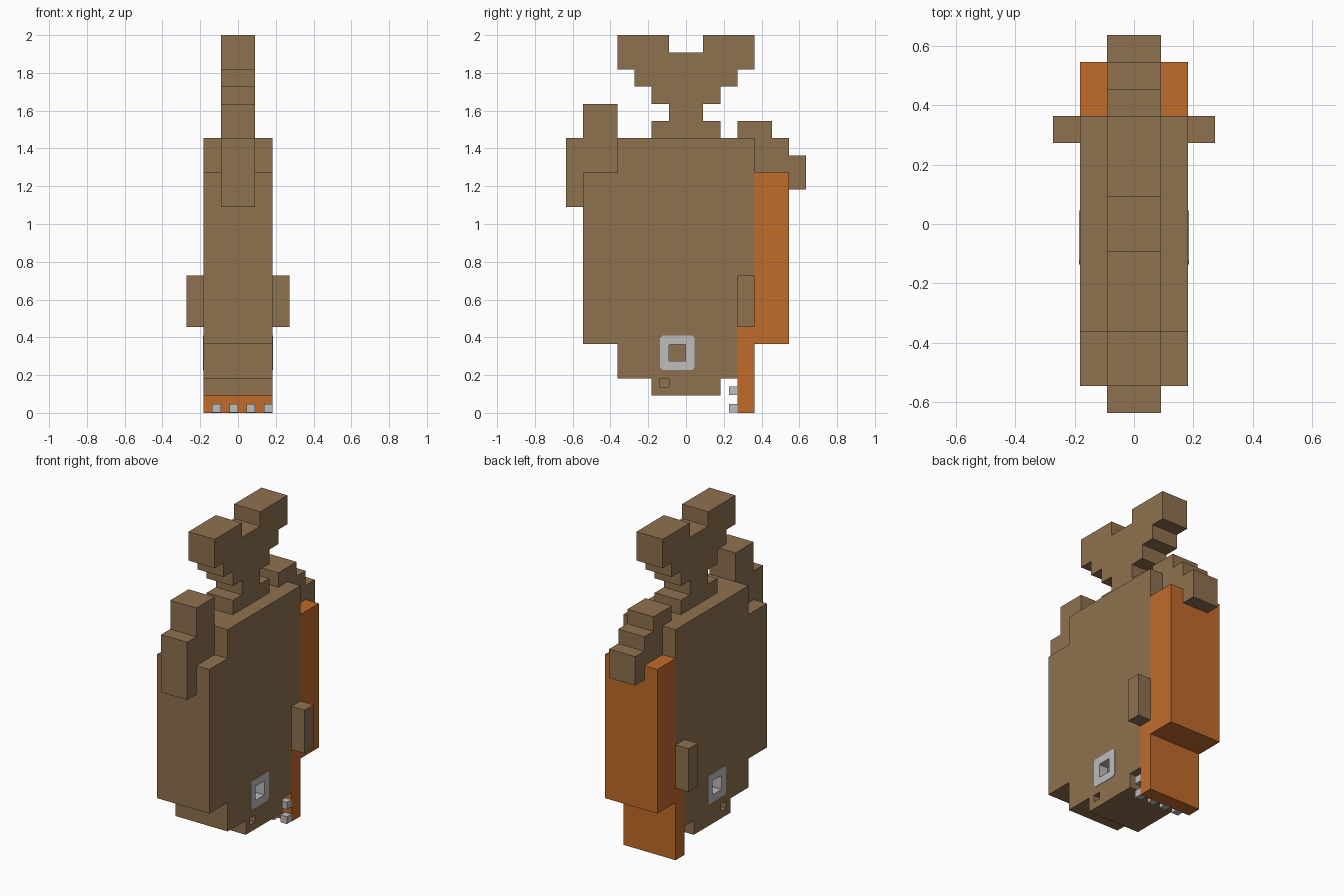
import bpy
import bmesh

U = 1 / 11  # one block of the model

cube = bpy.data.objects.get("Cube")
if cube:
    bpy.data.objects.remove(cube, do_unlink=True)


def material(name, rgb):
    mat = bpy.data.materials.new(name)
    mat.use_nodes = True
    color = (*rgb, 1)
    mat.diffuse_color = color
    mat.node_tree.nodes["Principled BSDF"].inputs["Base Color"].default_value = color
    return mat


BROWN = material("brown", (0.275, 0.165, 0.08))
ORANGE = material("orange", (0.53, 0.145, 0.024))
PALE = material("pale_grey", (0.51, 0.51, 0.52))


def make_object(name, bm, mat):
    bmesh.ops.recalc_face_normals(bm, faces=bm.faces)
    mesh = bpy.data.meshes.new(name)
    bm.to_mesh(mesh)
    bm.free()
    mesh.materials.append(mat)
    obj = bpy.data.objects.new(name, mesh)
    bpy.context.collection.objects.link(obj)
    return obj


def slab(name, outline, x0, x1, mat):
    """Extrude a side outline (y, z in blocks) from x0 to x1."""
    bm = bmesh.new()
    face = bm.faces.new([bm.verts.new((x0 * U, y * U, z * U)) for y, z in outline])
    moved = bmesh.ops.extrude_face_region(bm, geom=[face])["geom"]
    verts = [v for v in moved if isinstance(v, bmesh.types.BMVert)]
    bmesh.ops.translate(bm, verts=verts, vec=((x1 - x0) * U, 0, 0))
    return make_object(name, bm, mat)


def box(name, x0, x1, y0, y1, z0, z1, mat):
    return slab(name, [(y0, z0), (y1, z0), (y1, z1), (y0, z1)], x0, x1, mat)


# Stepped body, wide in x
body = slab("body", [(-6, 4), (-4, 4), (-4, 2), (-2, 2), (-2, 1), (2, 1), (2, 2),
                     (3, 2), (3, 5), (4, 5), (4, 16), (-4, 16), (-4, 14), (-6, 14)],
            -2, 2, BROWN)

# Orange belly and lower jaw
slab("belly_and_jaw", [(3, 0), (4, 0), (4, 4), (6, 4), (6, 14), (4, 14), (4, 5), (3, 5)],
     -2, 2, ORANGE)

# Thin fins
slab("front_fin", [(-7, 12), (-6, 12), (-6, 14), (-4, 14), (-4, 18),
                   (-6, 18), (-6, 16), (-7, 16)], -1, 1, BROWN)
slab("back_fin", [(4, 14), (6, 14), (6, 13), (7, 13), (7, 15), (6, 15), (6, 16),
                  (5, 16), (5, 17), (3, 17), (3, 16), (4, 16)], -1, 1, BROWN)

# Forked tail: half outline, mirrored in y
half = [(2, 16), (2, 17), (1, 17), (1, 18), (2, 18), (2, 19),
        (3, 19), (3, 20), (4, 20), (4, 22), (1, 22), (1, 21)]
slab("tail", half + [(-y, z) for y, z in reversed(half)], -1, 1, BROWN)


# Eye frame: square rings bridged into a rim with a sunken lining
def ring(bm, x, size, cut):
    points = []
    for sy, sz in ((1, 1), (-1, 1), (-1, -1), (1, -1)):
        pair = [(sy * size, sz * (size - cut)), (sy * (size - cut), sz * size)]
        points += pair if sy == sz else pair[::-1]
    return [bm.verts.new((x * U, (y - 0.5) * U, (z + 3.5) * U)) for y, z in points]


def eye_frame(name, side):
    bm = bmesh.new()
    rings = [ring(bm, side * x, size, cut) for x, size, cut in
             ((2, 1, 0.14), (2.03, 1, 0.14), (2.03, 0.48, 0.02), (1.35, 0.48, 0.02))]
    for a, b in zip(rings, rings[1:]):
        for i in range(len(a)):
            j = (i + 1) % len(a)
            bm.faces.new((a[i], a[j], b[j], b[i]))
    obj = make_object(name, bm, PALE)
    # Open surface: point the rim outward
    rim = max(obj.data.polygons, key=lambda p: abs(p.normal.x))
    if rim.normal.x * side < 0:
        obj.data.flip_normals()


# Paired parts: side fins, eye sockets and nostrils
for label, side in (("left", 1), ("right", -1)):
    box(label + "_fin", 2 * side, 3 * side, 3, 4, 5, 8, BROWN)
    eye_frame(label + "_eye_frame", side)
    cutters = (
        box(label + "_eye_cutter", 1.35 * side, 2.5 * side, -1, 0, 3, 4, BROWN),
        box(label + "_nostril_cutter", 1.5 * side, 2.5 * side, -1.55, -1, 1.5, 1.98, BROWN))
    for cutter in cutters:
        cutter.hide_render = True
        cutter.hide_viewport = True
        mod = body.modifiers.new(cutter.name, 'BOOLEAN')
        mod.operation = 'DIFFERENCE'
        mod.solver = 'EXACT'
        mod.object = cutter

# Two rows of small teeth on the jaw
for row, z in (("lower", 0.03), ("upper", 1.03)):
    for i in range(4):
        x = i - 1.5
        box(f"{row}_tooth_{i + 1}", x, x + 0.5, 2.5, 3, z, z + 0.5, PALE)
